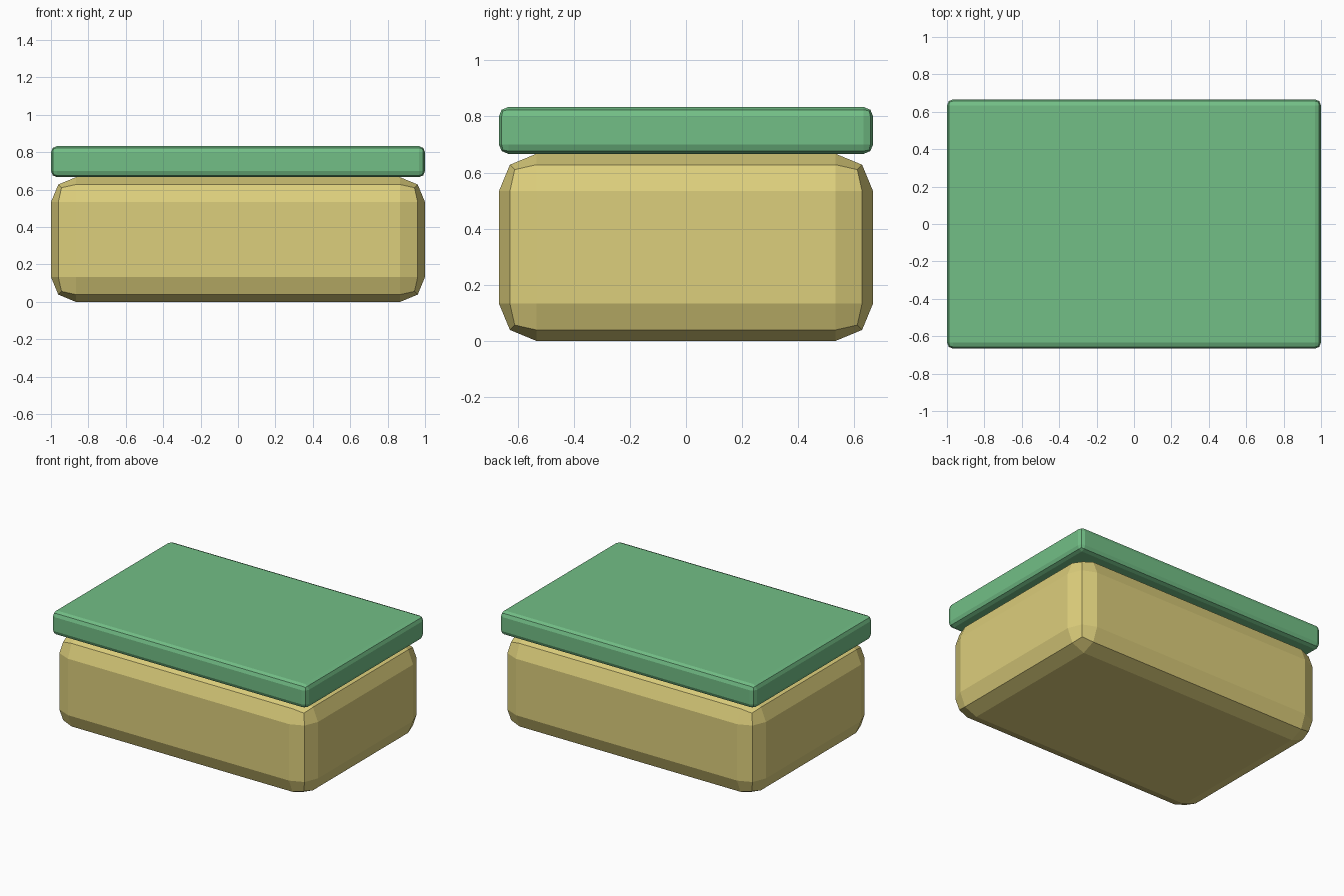
import bpy

if "Cube" in bpy.data.objects:
    bpy.data.objects.remove(bpy.data.objects["Cube"])


def material(name, color):
    mat = bpy.data.materials.new(name)
    mat.diffuse_color = color
    mat.use_nodes = True
    mat.node_tree.nodes["Principled BSDF"].inputs["Base Color"].default_value = mat.diffuse_color
    return mat


def bevelled_box(name, size, z_bottom, bevel, mat):
    bpy.ops.mesh.primitive_cube_add(size=1, location=(0, 0, z_bottom + size[2] / 2))
    obj = bpy.context.object
    obj.name = name
    obj.scale = size
    bpy.ops.object.transform_apply(location=False, rotation=False, scale=True)
    mod = obj.modifiers.new("rounded_edges", 'BEVEL')
    mod.width = bevel
    mod.segments = 2
    mod.limit_method = 'NONE'
    obj.data.materials.append(mat)
    return obj


# Chunky body with broad faceted edges
bevelled_box("box_body", (2, 4 / 3, 2 / 3), 0, 0.1333,
             material("yellow", (0.72, 0.62, 0.20, 1)))

# Thin lid resting on the body, with small edge bevels
bevelled_box("lid", (2, 4 / 3, 1 / 6), 2 / 3, 0.0333,
             material("green", (0.17, 0.52, 0.24, 1)))
